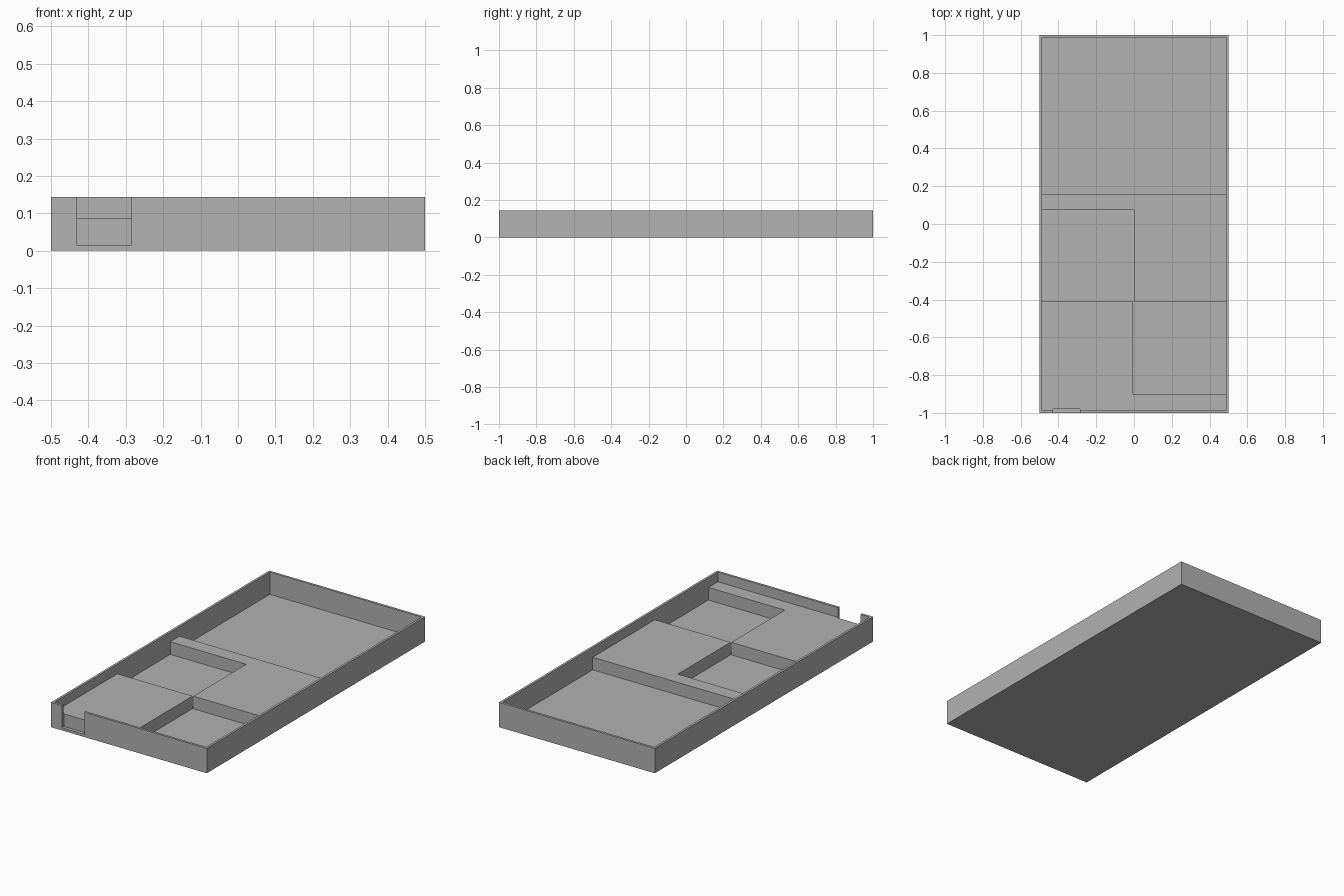
import bpy

cube = bpy.data.objects.get("Cube")
if cube:
    bpy.data.objects.remove(cube, do_unlink=True)

HEIGHT, WALL, FLOOR, DECK = 0.144, 0.0135, 0.015, 0.088
IN_X, IN_Y = 0.5 - WALL, 1 - WALL
OVER = HEIGHT + 0.1

grey = bpy.data.materials.new("plain_grey")
grey.use_nodes = True
colour = (0.445, 0.445, 0.445, 1)
grey.diffuse_color = colour
grey.node_tree.nodes["Principled BSDF"].inputs["Base Color"].default_value = colour


def box(name, low, high):
    """Axis-aligned box between two corners."""
    corners = [(x, y, z) for x in (low[0], high[0])
               for y in (low[1], high[1]) for z in (low[2], high[2])]
    faces = [(0, 1, 3, 2), (4, 6, 7, 5), (0, 4, 5, 1),
             (2, 3, 7, 6), (0, 2, 6, 4), (1, 5, 7, 3)]
    mesh = bpy.data.meshes.new(name)
    mesh.from_pydata(corners, [], faces)
    mesh.materials.append(grey)
    obj = bpy.data.objects.new(name, mesh)
    bpy.context.collection.objects.link(obj)
    return obj


# Solid block that becomes the tray
tray = box("tray", (-0.5, -1, 0), (0.5, 1, HEIGHT))

# Cavities: open top above the deck, rear bay, two pockets, front wall notch
cuts = {
    "upper_cavity": ((-IN_X, -IN_Y, DECK), (IN_X, IN_Y, OVER)),
    "rear_bay": ((-IN_X, 0.16, FLOOR), (IN_X, IN_Y, OVER)),
    "right_pocket": ((-IN_X, -0.41, FLOOR), (0, 0.075, OVER)),
    "left_pocket": ((-0.004, -0.9, FLOOR), (IN_X, -0.41, OVER)),
    "front_notch": ((-0.43, -1.1, FLOOR), (-0.285, -0.98, OVER)),
}
for name, (low, high) in cuts.items():
    cutter = box(name + "_cutter", low, high)
    cutter.hide_render = True
    cutter.display_type = 'WIRE'
    mod = tray.modifiers.new(name, 'BOOLEAN')
    mod.operation = 'DIFFERENCE'
    mod.solver = 'EXACT'
    mod.object = cutter

# Bake the cuts, then drop the cutters
bpy.context.view_layer.update()
graph = bpy.context.evaluated_depsgraph_get()
tray_mesh = bpy.data.meshes.new_from_object(tray.evaluated_get(graph))
tray.modifiers.clear()
tray.data = tray_mesh
for name in cuts:
    bpy.data.objects.remove(bpy.data.objects[name + "_cutter"], do_unlink=True)
